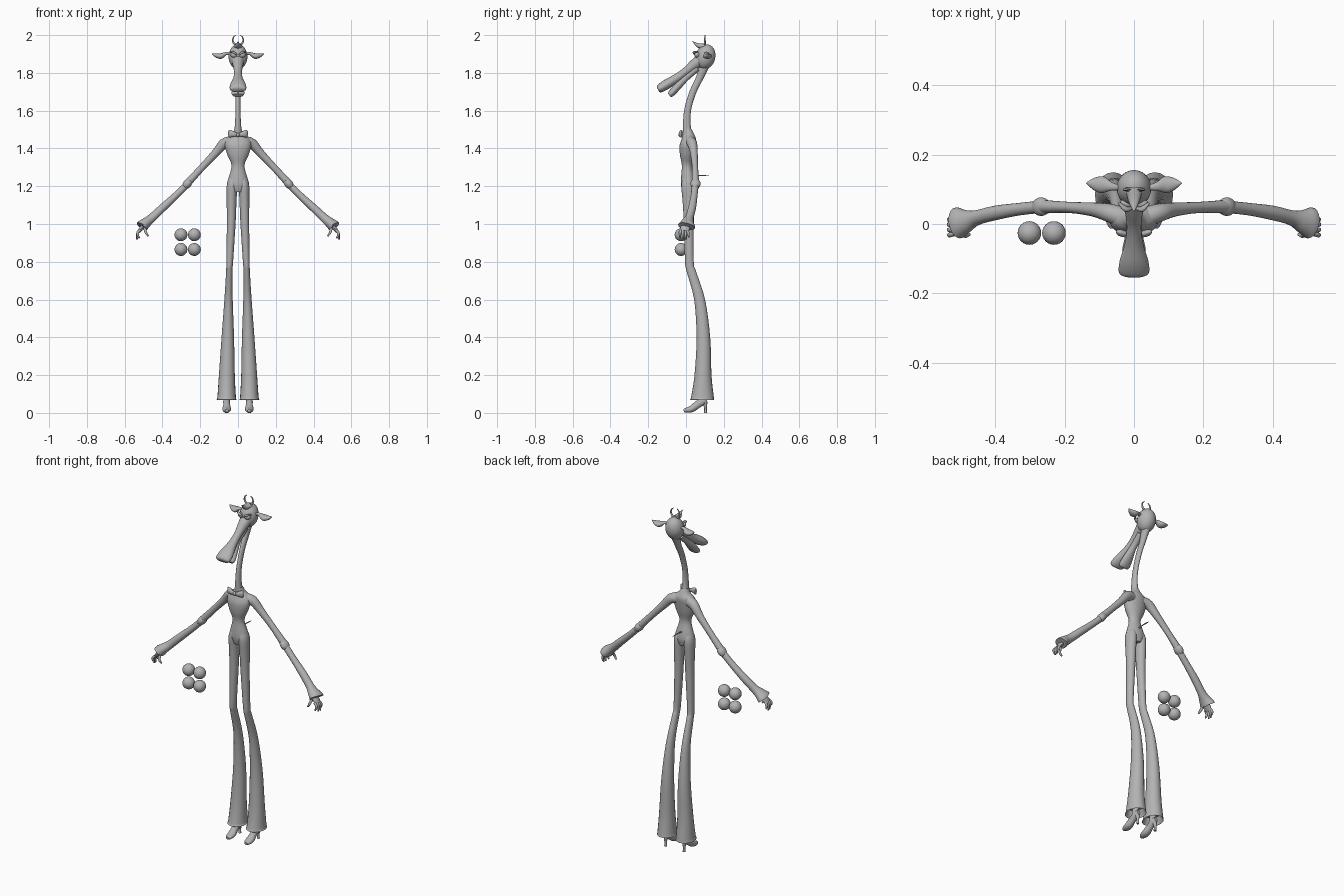
import bpy, bmesh, math
from mathutils import Vector, Matrix

grey = bpy.data.materials.new("soft grey")
grey.diffuse_color = (0.45, 0.45, 0.45, 1)


def finish(name, bm, angle=50):
    bmesh.ops.recalc_face_normals(bm, faces=bm.faces[:])
    me = bpy.data.meshes.new(name)
    bm.to_mesh(me)
    bm.free()
    me.materials.append(grey)
    ob = bpy.data.objects.new(name, me)
    bpy.context.collection.objects.link(ob)
    bpy.ops.object.select_all(action='DESELECT')
    ob.select_set(True)
    bpy.context.view_layer.objects.active = ob
    bpy.ops.object.shade_smooth_by_angle(angle=math.radians(angle))
    return ob


def smooth_rows(rows, steps):
    """Catmull-Rom through rows of (x, y, z, radius_a, radius_b)."""
    out = []
    for i in range(len(rows) - 1):
        p = [rows[max(i - 1, 0)], rows[i], rows[i + 1], rows[min(i + 2, len(rows) - 1)]]
        for k in range(steps):
            t = k / steps
            out.append([0.5 * (2 * b + (c - a) * t + (2 * a - 5 * b + 4 * c - d) * t * t
                               + (3 * b - a - 3 * c + d) * t ** 3) for a, b, c, d in zip(*p)])
    return out + [list(rows[-1])]


def loft(name, rows, hint=(1, 0, 0), axis=None, side=1, n=20, steps=4):
    """Elliptical tube; hint is the direction of radius_a, axis fixes the ring normal."""
    rows = smooth_rows(rows, steps)
    pts = [Vector((r[0] * side, r[1], r[2])) for r in rows]
    bm = bmesh.new()
    rings = []
    for i, r in enumerate(rows):
        t = Vector(axis) if axis else pts[min(i + 1, len(pts) - 1)] - pts[max(i - 1, 0)]
        t.normalize()
        u = Vector(hint)
        u = (u - t * u.dot(t)).normalized()
        v = t.cross(u)
        ra, rb = max(r[3], .001), max(r[4], .001)
        rings.append([bm.verts.new(pts[i] + u * ra * math.cos(2 * math.pi * k / n)
                                   + v * rb * math.sin(2 * math.pi * k / n)) for k in range(n)])
    for a, b in zip(rings, rings[1:]):
        for k in range(n):
            bm.faces.new((a[k], a[(k + 1) % n], b[(k + 1) % n], b[k]))
    bm.faces.new(rings[0])
    bm.faces.new(rings[-1])
    return finish(name, bm)


def ball(name, loc, size, rot=(0, 0, 0)):
    bm = bmesh.new()
    bmesh.ops.create_uvsphere(bm, u_segments=24, v_segments=14, radius=1)
    m = Matrix.Rotation(rot[2], 4, 'Z') @ Matrix.Rotation(rot[1], 4, 'Y') @ Matrix.Rotation(rot[0], 4, 'X')
    bm.transform(Matrix.Translation(loc) @ m @ Matrix.Diagonal((*size, 1)))
    return finish(name, bm)


UP = (0, 0, 1)

# Torso with narrow waist
loft("torso", [(0, .012, 1.17, .03, .03), (0, .012, 1.205, .058, .038), (0, .01, 1.245, .05, .036),
               (0, .005, 1.31, .034, .027), (0, .005, 1.365, .056, .037), (0, .008, 1.415, .07, .042),
               (0, .015, 1.45, .062, .038), (0, .014, 1.475, .032, .029), (0, .008, 1.50, .02, .022)],
     axis=UP, n=28)

# Curved neck
loft("neck", [(0, .01, 1.47, .022, .025), (0, .004, 1.53, .016, .02), (0, .01, 1.61, .013, .018),
              (0, .037, 1.70, .013, .018), (0, .075, 1.78, .016, .02), (0, .105, 1.86, .025, .03)])

# Head, snout and jaw
ball("head", (0, .103, 1.885), (.05, .052, .067), (-.25, 0, 0))
loft("upper_snout", [(0, .09, 1.875, .038, .036), (0, .045, 1.845, .028, .028), (0, -.005, 1.805, .021, .021),
                     (0, -.055, 1.769, .026, .023), (0, -.105, 1.738, .041, .026),
                     (0, -.138, 1.717, .044, .022), (0, -.148, 1.711, .034, .014)])
loft("lower_jaw", [(0, .06, 1.825, .022, .018), (0, .0, 1.775, .017, .018), (0, -.045, 1.728, .028, .02),
                   (0, -.077, 1.692, .034, .018), (0, -.088, 1.681, .028, .012)])
loft("hair_tuft", [(0, .10, 1.94, .024, .016), (0, .065, 1.945, .016, .012), (0, .035, 1.967, .001, .001)])

# Open crescent horns
loft("horns", [(.028 * math.cos(a), .10, 1.974 + .028 * math.sin(a), r, r) for a, r in
               [(math.radians(65 - i * 31), .002 + .004 * math.sin(math.pi * i / 10)) for i in range(11)]],
     hint=(0, 1, 0), n=10, steps=2)

for s, tag in ((1, "left"), (-1, "right")):
    # Face details
    ball(tag + "_eye", (s * .023, .058, 1.895), (.018, .014, .014), (0, s * -.35, s * .3))
    loft(tag + "_eyelid", [(.006, .046, 1.897, .004, .004), (.024, .043, 1.909, .008, .006),
                           (.044, .062, 1.913, .003, .003)], hint=(0, 1, 0), side=s, n=10)
    loft(tag + "_ear", [(.04, .105, 1.90, .008, .008), (.065, .108, 1.902, .012, .008),
                        (.09, .113, 1.889, .024, .015), (.115, .116, 1.892, .018, .011),
                        (.137, .118, 1.902, .002, .002)], hint=(0, 1, 0), side=s, n=14)

    # Bow tie wing
    loft(tag + "_bow_wing", [(.002, -.026, 1.472, .007, .009), (.02, -.03, 1.475, .009, .013),
                             (.04, -.025, 1.478, .010, .020), (.05, -.02, 1.478, .005, .017)],
         hint=(0, 1, 0), side=s, n=14)

    # Arm, elbow and flared cuff
    loft(tag + "_upper_arm", [(.035, .02, 1.435, .03, .03), (.075, .033, 1.425, .026, .027),
                              (.12, .042, 1.375, .02, .021), (.19, .048, 1.30, .016, .018),
                              (.27, .05, 1.213, .02, .02)], hint=(0, 1, 0), side=s)
    ball(tag + "_elbow", (s * .268, .05, 1.213), (.022, .027, .032), (0, s * -.7, 0))
    loft(tag + "_forearm", [(.265, .05, 1.215, .018, .018), (.33, .043, 1.15, .018, .018),
                            (.40, .032, 1.085, .021, .021), (.455, .018, 1.033, .022, .023),
                            (.485, .008, 1.008, .034, .027), (.508, .003, .988, .046, .032),
                            (.490, .006, 1.002, .026, .02)], hint=(0, 1, 0), side=s)

    # Hand with fingers and thumb
    loft(tag + "_palm", [(.48, .008, 1.01, .018, .014), (.505, -.003, .985, .025, .012),
                         (.525, -.008, .96, .022, .009)], hint=(0, 1, 0), side=s, n=14)
    for i, (y, x, z) in enumerate([(-.03, .522, .925), (-.015, .532, .917), (.0, .535, .917), (.014, .53, .93)]):
        loft(f"{tag}_finger_{i + 1}", [(.518, y * .8 - .004, .968, .007, .007),
                                      (.533, y - .002, .95, .007, .007), (x, y, z, .004, .004)],
             hint=(0, 1, 0), side=s, n=10)
    loft(tag + "_thumb", [(.495, -.015, .985, .008, .008), (.488, -.033, .955, .007, .007),
                          (.475, -.03, .935, .004, .004)], hint=(0, 1, 0), side=s, n=10)

    # Flared trouser leg with hollow hem
    loft(tag + "_trouser_leg", [(.06, .085, .11, .036, .045), (.06, .085, .085, .046, .054),
                                (.06, .085, .07, .053, .064), (.06, .087, .085, .049, .06),
                                (.059, .09, .20, .042, .045), (.054, .092, .40, .033, .036),
                                (.050, .072, .60, .022, .029), (.046, .028, .75, .017, .025),
                                (.044, .018, .80, .018, .023), (.036, .015, 1.0, .023, .026),
                                (.034, .014, 1.12, .026, .032), (.032, .012, 1.20, .028, .037),
                                (.028, .01, 1.24, .02, .028)], axis=UP, side=s)

    # High-heeled shoe
    loft(tag + "_shoe", [(.06, -.012, .012, .010, .008), (.06, .002, .014, .019, .013),
                         (.06, .03, .021, .023, .018), (.06, .06, .043, .018, .02),
                         (.06, .09, .062, .018, .02), (.06, .112, .066, .010, .014)], side=s)
    loft(tag + "_ankle", [(.06, .082, .05, .018, .02), (.06, .086, .13, .015, .018)], axis=UP, side=s, n=14)
    loft(tag + "_heel", [(.06, .103, 0, .008, .008), (.06, .103, .025, .007, .007),
                         (.06, .10, .06, .014, .014)], axis=UP, side=s, n=12)

ball("bow_knot", (0, -.03, 1.472), (.011, .010, .011))

# Thin tail
loft("tail", [(0, .03, 1.25, .006, .005), (0, .07, 1.256, .003, .003), (0, .10, 1.256, .004, .003),
              (0, .125, 1.254, .001, .001)], n=10)

# Four loose balls beside the figure
for i, x in enumerate((-.302, -.231)):
    for j, z in enumerate((.865, .943)):
        ball(f"loose_ball_{i * 2 + j + 1}", (x, -.026, z), (.034, .034, .034))
